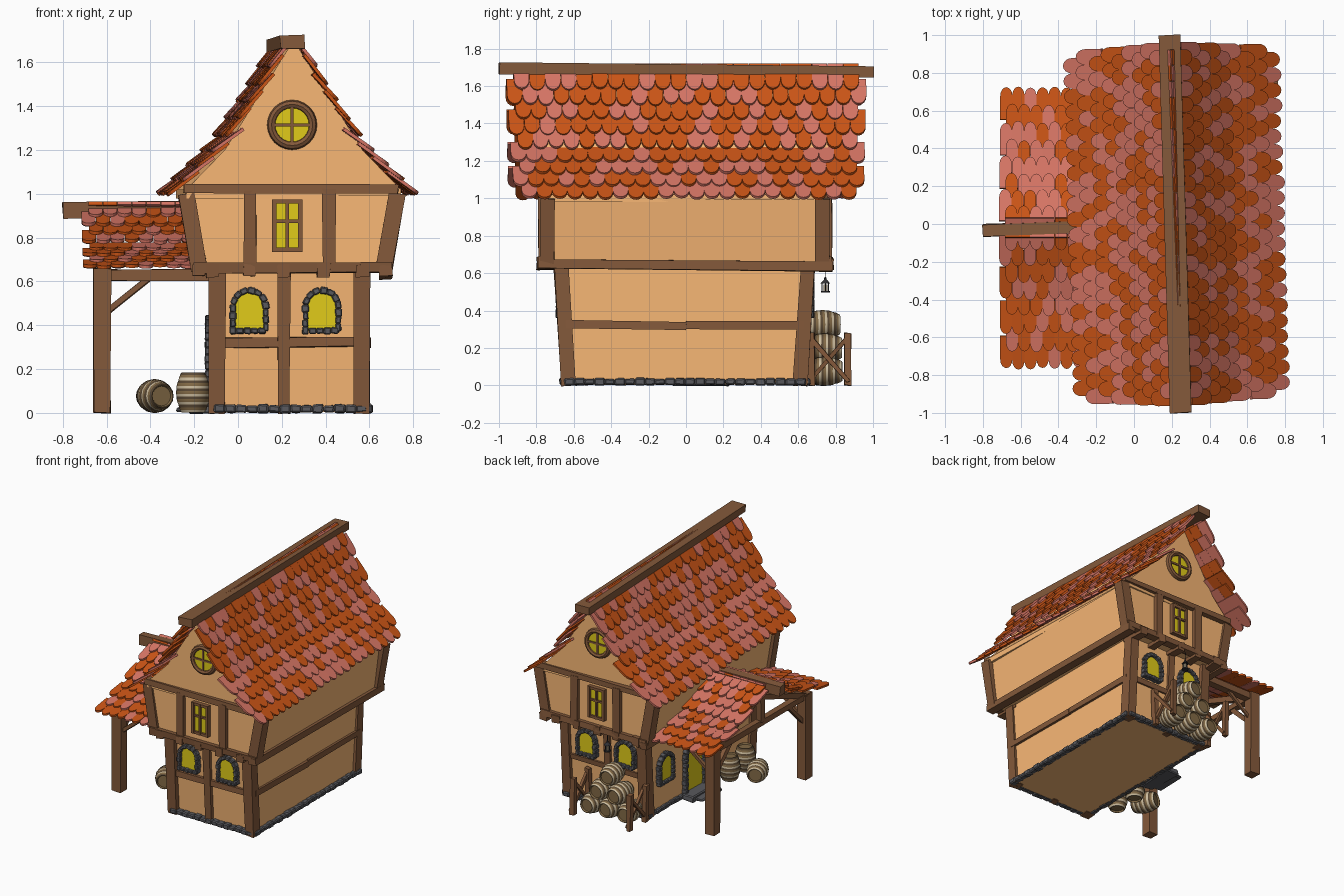
import bpy, bmesh, random
from math import sin, cos, pi, radians
from mathutils import Matrix, Vector

if "Cube" in bpy.data.objects:
    bpy.data.objects.remove(bpy.data.objects["Cube"])

random.seed(4)
rnd = lambda a: random.uniform(-a, a)

def mat(name, *c):
    m = bpy.data.materials.new(name)
    m.diffuse_color = (*c, 1)
    m.use_nodes = True
    m.node_tree.nodes["Principled BSDF"].inputs["Base Color"].default_value = m.diffuse_color
    return m

WALL, WOOD = mat("plaster", .95, .48, .18), mat("timber", .23, .1, .043)
GLASS, STONE = mat("glass", .75, .6, .01), mat("stone", .1, .1, .11)
ORANGE, PINK = mat("tile_orange", .6, .09, .008), mat("tile_pink", .68, .18, .13)
TAN, CREAM, DARK = mat("barrel_tan", .22, .14, .06), mat("barrel_cream", .6, .5, .34), mat("iron", .03, .03, .035)

def finish(name, bm, *mats, bevel=0, smooth=False):
    bmesh.ops.remove_doubles(bm, verts=bm.verts, dist=1e-5)
    bmesh.ops.recalc_face_normals(bm, faces=bm.faces)
    me = bpy.data.meshes.new(name)
    bm.to_mesh(me)
    bm.free()
    ob = bpy.data.objects.new(name, me)
    bpy.context.collection.objects.link(ob)
    for m in mats:
        me.materials.append(m)
    if bevel:
        md = ob.modifiers.new("bevel", 'BEVEL')
        md.width, md.segments = bevel, 1
    if smooth:
        bpy.ops.object.select_all(action='DESELECT')
        ob.select_set(True)
        bpy.context.view_layer.objects.active = ob
        bpy.ops.object.shade_smooth_by_angle(angle=radians(40))

def box(bm, size, M, jit=0):
    vs = bmesh.ops.create_cube(bm, size=1, matrix=M @ Matrix.Diagonal((*size, 1)))["verts"]
    for v in vs:
        v.co += Vector((rnd(jit), rnd(jit), rnd(jit)))

def beam(bm, a, b, w, h=None, jit=.004):
    a, b = Vector(a), Vector(b)
    q = (b - a).to_track_quat('Y', 'Z').to_matrix().to_4x4()
    box(bm, (w, (b - a).length, h or w), Matrix.Translation((a + b) / 2) @ q, jit)

def prism(bm, pts, y0, y1, M=Matrix(), idx=0):
    f = bm.faces.new([bm.verts.new(M @ Vector((x, y0, z))) for x, z in pts])
    f.material_index = idx
    r = bmesh.ops.extrude_face_region(bm, geom=[f])["geom"]
    off = M.to_3x3() @ Vector((0, y1 - y0, 0))
    for g in r:
        if isinstance(g, bmesh.types.BMVert):
            g.co += off
            for k in g.link_faces:
                k.material_index = idx

def lathe(bm, prof, M, n=16, idx=lambda i: 0):
    rings = [[bm.verts.new(M @ Vector((r * cos(2*pi*k/n), r * sin(2*pi*k/n), z))) for k in range(n)] for r, z in prof]
    for i in range(len(rings) - 1):
        for k in range(n):
            a, b = rings[i], rings[i + 1]
            bm.faces.new((a[k], a[(k+1) % n], b[(k+1) % n], b[k])).material_index = idx(i)

def frame(x, y, z, deg):  # wall frame: local -Y points out of the wall
    return Matrix.Translation((x, y, z)) @ Matrix.Rotation(radians(deg), 4, 'Z')

def loft(name, r0, z0, r1, z1):
    bm = bmesh.new()
    box(bm, (1, 1, 1), Matrix())
    for v in bm.verts:
        r, z = (r1, z1) if v.co.z > 0 else (r0, z0)
        v.co = (r[0] if v.co.x < 0 else r[1], r[2] if v.co.y < 0 else r[3], z)
    finish(name, bm, WALL)

# plaster walls and gable
loft("ground_floor_walls", (-.11, .58, -.63, .62), .005, (-.115, .59, -.67, .66), .66)
loft("upper_floor_walls", (-.19, .68, -.76, .75), .645, (-.25, .725, -.76, .75), .995)
bm = bmesh.new()
prism(bm, [(-.49, .98), (.49, .98), (.49, 1.02), (.315, 1.2), (.045, 1.63), (.02, 1.67),
           (-.02, 1.67), (-.045, 1.63), (-.315, 1.2), (-.49, 1.02)], -.76, .75, frame(.23, 0, 0, 1.8))
finish("gable_walls", bm, WALL)

# timber framing, mirrored front and back
bm = bmesh.new()
for s, y0, y1, yu in ((-1, .63, .67, .76), (1, .61, .65, .75)):
    for x in (-.095, .565):
        beam(bm, (x, s*y0, 0), (x, s*y1, .65), .075)
    beam(bm, (.21, s*y0, 0), (.21, s*y1, .65), .055)
    beam(bm, (-.1, s*(y0+.02), .32), (.59, s*(y0+.02), .325), .05, .042)
    for x in (-.12, .05, .22, .39, .57):
        beam(bm, (x, s*.6, .65), (x + rnd(.01), s*(yu+.035), .65), .06, .06, .006)
    beam(bm, (-.2, s*yu, .66), (.7, s*yu, .665), .06, .045)
    beam(bm, (-.25, s*yu, 1.025), (.73, s*yu, 1.022), .055, .045)
    for a, b in ((-.175, -.235), (.665, .725)):
        beam(bm, (a, s*(yu-.02), .65), (b, s*(yu-.02), 1.0), .075)
    for x in (.055, .415):
        beam(bm, (x, s*yu, .66), (x, s*yu, 1.02), .06)
for x in (-.18, .675):
    beam(bm, (x, -.79, .65), (x, .78, .635), .06, .05)
for ya, yb in ((-.64, 0), (0, .63)):
    beam(bm, (.585, ya, .325), (.585, yb, .32), .04, .042)
finish("timber_frame", bm, WOOD)

# ridge beams
bm = bmesh.new()
beam(bm, (.25, -1, 1.695), (.185, 1, 1.675), .115, .062)
beam(bm, (-.8, -.035, .925), (-.24, -.015, .93), .065, .07)
finish("ridge_beams", bm, WOOD)

# foundation stones and door steps
bm = bmesh.new()
c = [Vector(p) for p in ((-.11, -.65), (.59, -.65), (.59, .64), (-.11, .64), (-.11, -.65))]
for a, b, n in zip(c, c[1:], (14, 24, 14, 24)):
    L = (b - a).length / n
    for i in range(n):
        p = a.lerp(b, (i + .5) / n)
        s = (L*1.02, .045 + rnd(.008)) if n == 14 else (.045 + rnd(.008), L*1.02)
        box(bm, (*s, .035 + rnd(.005)), Matrix.Translation((p.x, p.y, .019)), .003)
for x, z, d in ((-.17, .02, .3), (-.225, .011, .24)):
    box(bm, (.11, d, z*2), Matrix.Translation((x, .08, z)), .006)
finish("foundation_and_steps", bm, STONE, bevel=.007)

# arched openings with stone surrounds
panes, stones = bmesh.new(), bmesh.new()

def arch(M, w, h, sill=True):
    r = w / 2
    path = lambda r: [(r, 0)] + [(r*cos(pi*i/10), h - w/2 + r*sin(pi*i/10)) for i in range(11)] + [(-r, 0)]
    prism(panes, path(r), .02, -.012, M)
    p = [Vector(q) for q in path(r + .01)]
    if sill:
        p.append(p[0])
    dist, total = 0, sum((b - a).length for a, b in zip(p, p[1:]))
    n = round(total / .034)
    targets = [(i + .5) * total / n for i in range(n)]
    for a, b in zip(p, p[1:]):
        L = (b - a).length
        for t in [t for t in targets if dist <= t < dist + L]:
            c, d = a.lerp(b, (t - dist) / L), b - a
            R = Matrix.Rotation(-d.angle_signed(Vector((0, 1))), 4, 'Y')
            box(stones, (.028 + rnd(.004), .05, total/n*1.02), M @ Matrix.Translation((c.x, -.01, c.y)) @ R, .003)
        dist += L

for x in (.052, .383):
    arch(frame(x, -.66, .375, 0), .13, .175)
    arch(frame(x, .65, .375, 180), .13, .175)
arch(frame(-.115, .43, .22, -90), .14, .2)
arch(frame(-.115, .08, .03, -90), .2, .38, False)
finish("stone_surrounds", stones, STONE, bevel=.005)

# upper rectangular and round windows
bm, rings = bmesh.new(), bmesh.new()
for M in (frame(.225, -.765, .855, 0), frame(.225, .755, .855, 180)):
    box(panes, (.12, .02, .22), M)
    for x, w in ((-.06, .02), (0, .014), (.06, .02)):
        box(bm, (w, .045, .24), M @ Matrix.Translation((x, -.005, 0)))
    for z, w in ((-.11, .02), (.02, .014), (.11, .02)):
        box(bm, (.13, .04, w), M @ Matrix.Translation((0, -.005, z)))
for M in (frame(.247, -.765, 1.315, 0), frame(.22, .755, 1.315, 180)):
    R = M @ Matrix.Rotation(pi/2, 4, 'X')
    lathe(panes, [(0, -.01), (.09, -.01), (.09, .01), (0, .01)], R, 20)
    lathe(rings, [(.094 + .02*cos(a*pi/4), .025*sin(a*pi/4)) for a in range(9)], R, 24)
    box(bm, (.014, .035, .18), M)
    box(bm, (.18, .035, .014), M)
finish("window_bars", bm, WOOD)
finish("round_window_rims", rings, WOOD, smooth=True)
finish("yellow_panes", panes, GLASS)

# tiled roofs: overlapping scales laid in rows along a curved slope
def roof(bm, prof, rows, half, M, w, lift=.022):
    segs = [(Vector(a), Vector(b)) for a, b in zip(prof, prof[1:])]
    step = sum((b - a).length for a, b in segs) / rows
    n = round(2 * half / w)
    for r in range(rows):
        t = (r + 1) * step
        for a, b in segs:
            L = (b - a).length
            if t <= L + 1e-4:
                break
            t -= L
        end, d = a + (b - a) * t / L, (b - a).normalized()
        nrm = Vector((-d.y, d.x))
        top = end - d * step * 1.8
        end = end + nrm * lift
        for i in range(n + r % 2):
            s = (i + .5 - (r % 2) / 2 - n / 2) * w * (1 - .035 * r / rows)
            e = end + d * rnd(.006) + nrm * rnd(.004)
            v = Vector((e.x - top.x, 0, e.y - top.y))
            ln = v.length
            v.normalize()
            u = Vector((0, 1, 0))
            T = M @ Matrix.Translation((top.x, s, top.y)) @ Matrix((u, u.cross(v), v)).transposed().to_4x4()
            q, tip = w * .49, w * .72
            out = [(-q, 0), (q, 0)] + [(q*cos(pi*k/8), ln - tip + tip*sin(pi*k/8)) for k in range(9)]
            prism(bm, out, 0, .015, T, random.random() < .42)

bm = bmesh.new()
for a in (0, 180):
    roof(bm, [(.045, 1.655), (.18, 1.43), (.335, 1.205), (.56, .99)], 9, .92, frame(.225, 0, 0, 1.8 + a), .084)
finish("main_roof_tiles", bm, ORANGE, PINK)
bm = bmesh.new()
for a in (90, -90):
    roof(bm, [(.02, .93), (.2, .84), (.45, .735), (.74, .655)], 8, .232, frame(-.452, -.02, 0, a), .066)
finish("porch_roof_tiles", bm, ORANGE, PINK)

# porch frame
bm = bmesh.new()
for s in (-1, 1):
    y = s * .56
    beam(bm, (-.62, y, 0), (-.62, y, .66), .078)
    beam(bm, (-.66, y, .63), (-.12, y, .63), .055, .05)
    beam(bm, (-.6, y, .46), (-.4, y, .62), .022)
    beam(bm, (-.62, y, .42), (-.62, y - s*.2, .62), .03)
    beam(bm, (-.62, s*.55, .64), (-.62, 0, .84), .04)
beam(bm, (-.62, -.6, .635), (-.62, .6, .635), .045)
beam(bm, (-.62, -.02, .64), (-.62, -.02, .9), .05)
finish("porch_frame", bm, WOOD)

# barrels: bulged staves with stripes and recessed ends
bm = bmesh.new()
N = 15
prof = [(0, -.08), (.045, -.08), (.05, -.092)]
prof += [(.053 + .023*cos((i/N - .5)*pi) + (.002 if i % 3 else 0), (i/N - .5)*.184) for i in range(N + 1)]
prof += [(.05, .092), (.045, .08), (0, .08)]
bands = lambda i: 0 if i < 3 or i > N + 2 else (1, 0, 2)[(i - 3) % 3]
lie = Matrix.Rotation(pi/2, 4, 'X')
for y in (-.43, -.24):
    lathe(bm, prof, Matrix.Translation((-.205, y, .093)), 16, bands)
lathe(bm, prof, Matrix.Translation((-.38, -.33, .077)) @ Matrix.Rotation(.4, 4, 'Z') @ lie, 16, bands)
for row, z in enumerate((.075, .2, .325)):
    for i in range(3 - row):
        p = (-.03 + .148*i + .074*row, .735 + rnd(.012), z - .055*(row == 2))
        p = (p[0], p[1], z)
        lathe(bm, prof, Matrix.Translation(p) @ Matrix.Rotation(rnd(.2), 4, 'Z') @ lie, 16, bands)
finish("barrels", bm, TAN, CREAM, mat("barrel_brown", .1, .065, .035), smooth=True)

# cross-braced rack holding the barrel stack
bm = bmesh.new()
for x in (-.12, .36):
    for y in (.67, .865):
        beam(bm, (x, y, 0), (x + rnd(.01), y, .28), .035)
    beam(bm, (x, .66, .02), (x, .87, .26), .022)
    beam(bm, (x + .015, .87, .02), (x + .015, .66, .26), .022)
finish("barrel_rack", bm, WOOD)

# hanging lantern
bm = bmesh.new()
L = Matrix.Translation((.15, .745, .495))
lathe(bm, [(0, 0), (.024, 0), (.024, .01), (0, .01)], L, 8)
lathe(bm, [(0, .05), (.026, .05), (.008, .07), (.004, .085), (0, .085)], L, 8)
for k in range(4):
    p = L @ Vector((.018*cos(k*pi/2), .018*sin(k*pi/2), 0))
    beam(bm, p, p + Vector((0, 0, .055)), .005, jit=0)
beam(bm, L @ Vector((0, 0, .08)), L @ Vector((0, 0, .15)), .004, jit=0)
finish("lantern", bm, DARK)
bm = bmesh.new()
lathe(bm, [(0, .01), (.011, .01), (.011, .045), (0, .045)], L, 8)
finish("lantern_candle", bm, CREAM)
